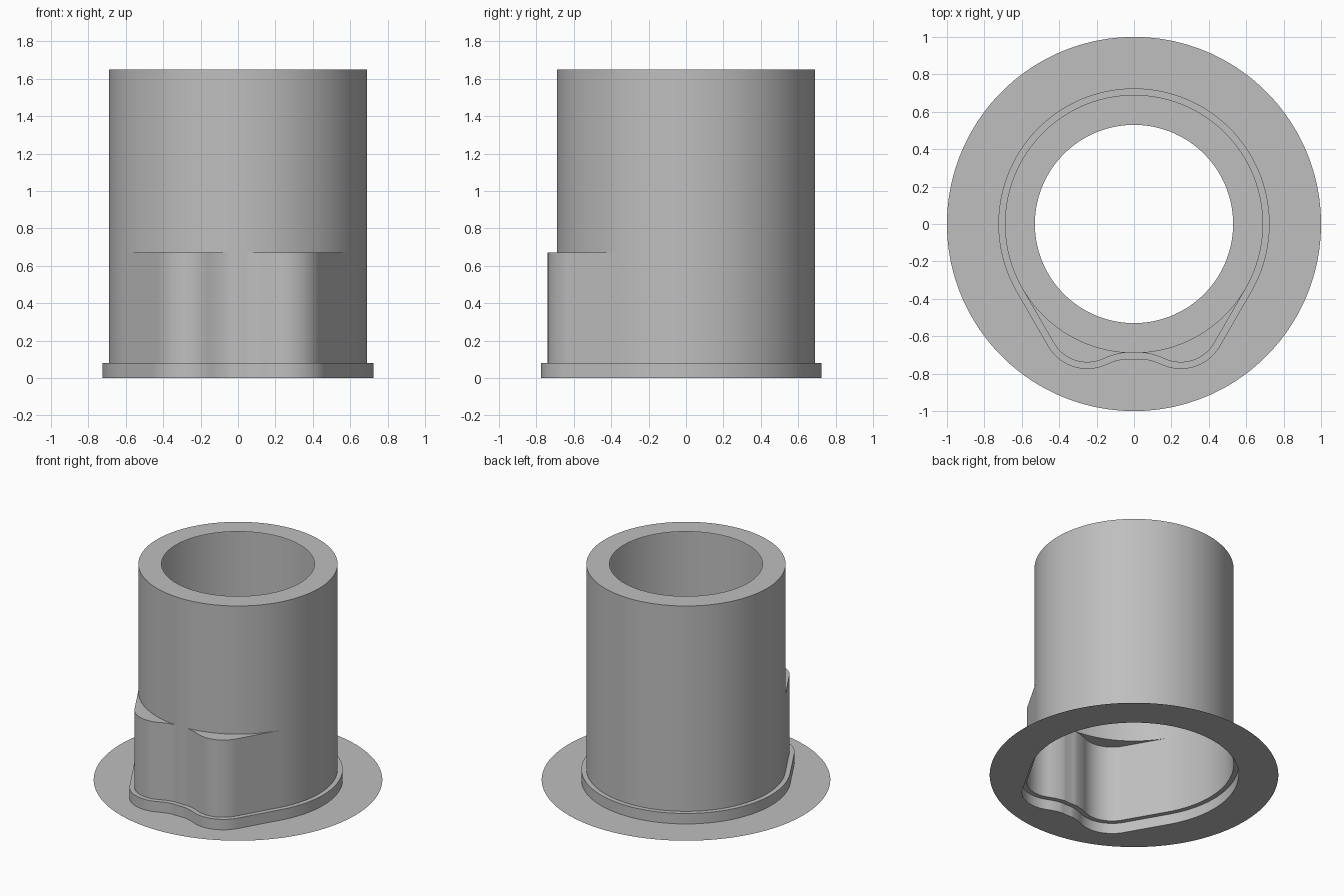
import bpy, bmesh
from math import sin, cos, radians, sqrt, atan2, degrees, hypot

cube = bpy.data.objects.get("Cube")
if cube:
    bpy.data.objects.remove(cube, do_unlink=True)

# Main dimensions
TUBE_R, BORE_R, FLANGE_R = 0.69, 0.53, 1.0
RIM_OUT, RIM_Z, SKIRT_Z, TOP_Z = 0.035, 0.08, 0.67, 1.65
LOBE_X, LOBE_Y, DIP_Y = 0.25, -0.74, -0.685

grey = bpy.data.materials.new("plain grey")
grey.use_nodes = True
colour = (0.52, 0.52, 0.52, 1)
grey.diffuse_color = colour
grey.node_tree.nodes["Principled BSDF"].inputs["Base Color"].default_value = colour


def arc(cx, cy, r, start, end, steps):
    angles = [radians(start + (end - start) * i / steps) for i in range(steps + 1)]
    return [(cx + r * cos(a), cy + r * sin(a)) for a in angles]


def outline(offset):
    """Round back, tangent flanks and two front lobes with a dip between."""
    # lobe tangent to the flank, dip tangent to the lobe
    lobe_r = 2 * (TUBE_R - LOBE_X * cos(radians(30)) + LOBE_Y / 2)
    cy = LOBE_Y + lobe_r
    h = cy - DIP_Y
    dip_r = (LOBE_X ** 2 + h ** 2 - lobe_r ** 2) / (2 * (lobe_r - h))
    turn = degrees(atan2(h + dip_r, LOBE_X))
    big = TUBE_R + offset
    back = arc(0, 0, big, 90, -30, 60)
    lobe = arc(LOBE_X, cy, lobe_r + offset, -30, turn - 180, 24)
    dip = arc(0, DIP_Y - dip_r, dip_r - offset, turn, 90, 14)
    (x0, y0), (x1, y1) = back[-1], lobe[0]
    flank = [(x0 + (x1 - x0) * i / 12, y0 + (y1 - y0) * i / 12) for i in range(1, 12)]
    half = back + flank + lobe + dip[1:]
    half[-1] = (0, half[-1][1])
    # the dip never cuts into the round body
    half = [(x * k, y * k) for x, y in half for k in [max(1, big / hypot(x, y))]]
    return half + [(-x, y) for x, y in reversed(half[1:-1])]


def circle(r):
    return [(x * r / hypot(x, y), y * r / hypot(x, y)) for x, y in outline(0)]


def sheet(name, *rings):
    """Skin a thin surface through a chain of (outline, height) rings."""
    bm = bmesh.new()
    loops = [[bm.verts.new((x, y, z)) for x, y in pts] for pts, z in rings]
    for a, b in zip(loops, loops[1:]):
        for i in range(len(a)):
            j = (i + 1) % len(a)
            bm.faces.new((a[i], b[i], b[j], a[j]))
    bmesh.ops.remove_doubles(bm, verts=bm.verts, dist=0.00005)
    mesh = bpy.data.meshes.new(name)
    bm.to_mesh(mesh)
    bm.free()
    mesh.materials.append(grey)
    ob = bpy.data.objects.new(name, mesh)
    bpy.context.collection.objects.link(ob)
    bpy.ops.object.select_all(action='DESELECT')
    ob.select_set(True)
    bpy.context.view_layer.objects.active = ob
    bpy.ops.object.shade_smooth_by_angle(angle=radians(30))


body, rim = outline(0), outline(RIM_OUT)
# Flat base flange with a lobed opening
sheet("base_flange", (circle(FLANGE_R), 0), (rim, 0))
# Low step around the foot
sheet("foot_rim", (rim, 0), (rim, RIM_Z), (body, RIM_Z))
# Lobed lower wall with its ledge
sheet("lobed_skirt", (body, RIM_Z), (body, SKIRT_Z), (circle(TUBE_R), SKIRT_Z))
# Round upper wall and its open top ring
sheet("upper_tube", (circle(TUBE_R), SKIRT_Z), (circle(TUBE_R), TOP_Z), (circle(BORE_R), TOP_Z))
